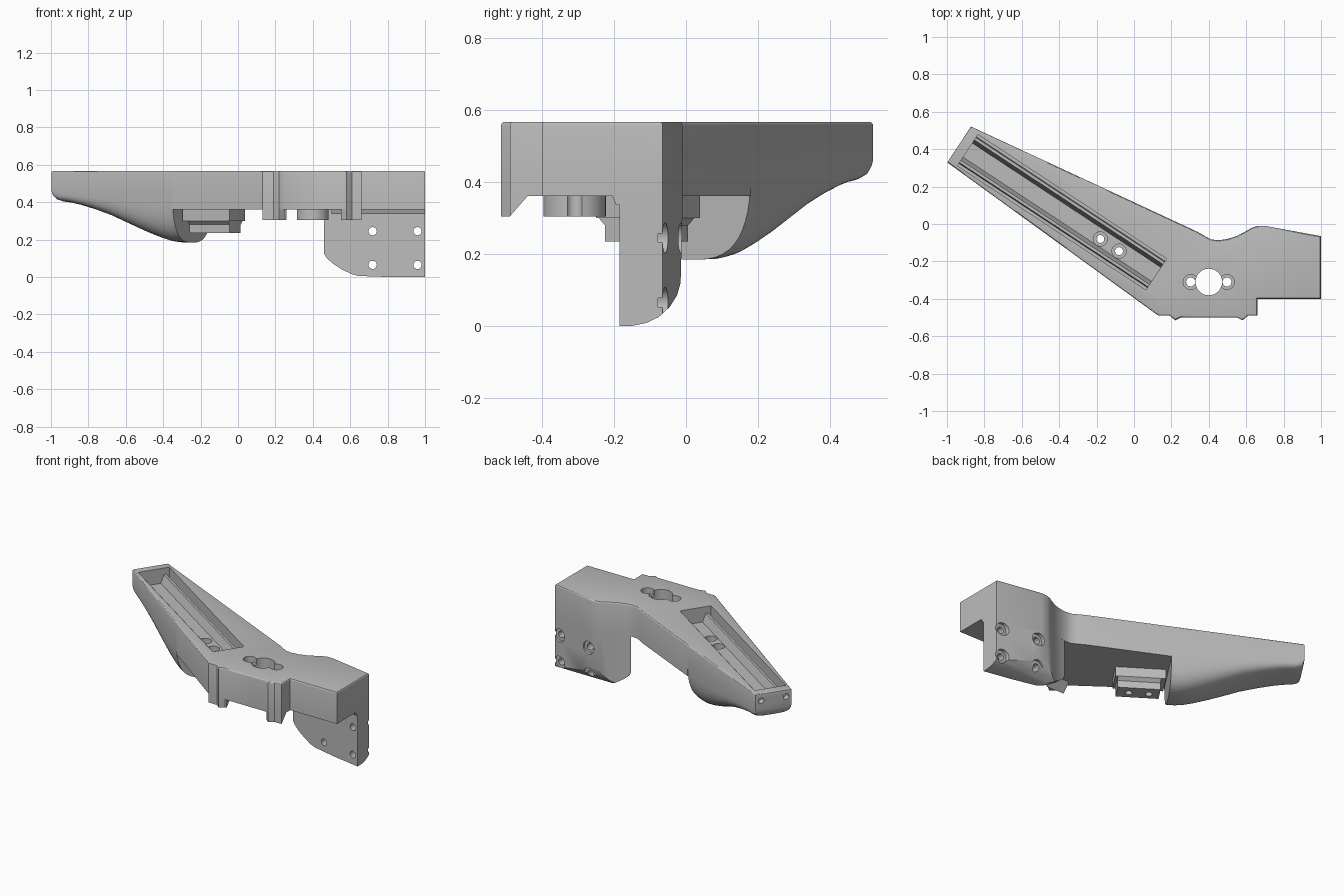
import bpy, bmesh, math
from mathutils import Vector

cube = bpy.data.objects.get("Cube")
if cube:
    bpy.data.objects.remove(cube, do_unlink=True)

grey = bpy.data.materials.new("plain grey")
grey.use_nodes = True
colour = (0.5, 0.5, 0.5, 1)
grey.diffuse_color = colour
grey.node_tree.nodes["Principled BSDF"].inputs["Base Color"].default_value = colour

TOP, UNDER, SPLIT = 0.568, 0.362, 0.8
TIP, ALONG, ACROSS = Vector((-0.935, 0.425, 0)), Vector((0.835, -0.55, 0)), Vector((0.55, 0.835, 0))


# Placement frames: each maps (profile a, profile b, extrusion) to space
def plan(a, b, h):
    return Vector((a, b, h))


def front(a, b, h):
    return Vector((a, h, b))


def side(a, b, h):
    return Vector((h, a, b))


def arm_plan(s, t, z):
    return TIP + ALONG * s + ACROSS * t + Vector((0, 0, z))


def arm_section(t, z, s):
    return arm_plan(s, t, z)


def loft(name, rings, soften=False):
    bm = bmesh.new()
    rows = [[bm.verts.new(p) for p in ring] for ring in rings]
    n = len(rows[0])
    for r0, r1 in zip(rows, rows[1:]):
        for i in range(n):
            bm.faces.new((r0[i], r0[(i + 1) % n], r1[(i + 1) % n], r1[i]))
    bm.faces.new(rows[0])
    bm.faces.new(rows[-1])
    bmesh.ops.recalc_face_normals(bm, faces=bm.faces)
    if soften:
        # Round the upper rim, leaving the seam between arm and body square
        def on_seam(v):
            return abs((v.co - TIP).dot(ALONG) - SPLIT) < 0.002
        rim = [e for e in bm.edges if all(v.co.z > TOP - 0.001 for v in e.verts)
               and not all(on_seam(v) for v in e.verts) and e.calc_face_angle(0) > 1]
        bmesh.ops.bevel(bm, geom=rim, offset=0.01, segments=3, profile=0.5, affect="EDGES")
    mesh = bpy.data.meshes.new(name)
    bm.to_mesh(mesh)
    bm.free()
    obj = bpy.data.objects.new(name, mesh)
    bpy.context.collection.objects.link(obj)
    mesh.materials.append(grey)
    return obj


def prism(name, pts, lo, hi, place=plan, soften=False):
    return loft(name, [[place(a, b, h) for a, b in pts] for h in (lo, hi)], soften)


def circle(x, y, r, n=32):
    return [(x + r * math.cos(i * math.tau / n), y + r * math.sin(i * math.tau / n)) for i in range(n)]


def rect(a0, a1, b0, b1):
    return [(a0, b0), (a1, b0), (a1, b1), (a0, b1)]


def cut(objs, *args):
    tool = prism("cutter", *args)
    tool.hide_render = True
    for obj in objs:
        mod = obj.modifiers.new("cut", "BOOLEAN")
        mod.operation, mod.solver, mod.object = "DIFFERENCE", "EXACT", tool
        bpy.context.view_layer.objects.active = obj
        bpy.ops.object.modifier_apply(modifier=mod.name)
    bpy.data.objects.remove(tool, do_unlink=True)


# Arm edges widen away from the tip
def edges(s):
    return -0.115 - 0.045 * s, 0.115 + 0.149 * s


# Tapering arm with a rounded belly
belly = [(0, 0.45), (0.006, 0.427), (0.02, 0.411), (0.05, 0.402), (0.1, 0.396), (0.16, 0.384), (0.26, 0.357),
         (0.36, 0.324), (0.46, 0.282), (0.55, 0.245), (0.63, 0.215), (0.7, 0.193), (0.75, 0.185), (SPLIT, 0.184)]
rings = []
for s, low in belly:
    t0, t1 = edges(s)
    mid, half = (t0 + t1) / 2, (t1 - t0) / 2
    power = 2 / (4.5 - 1.7 * s / SPLIT)
    shoulder = 0.47 - 0.02 * s
    ring = [arm_plan(s, t0, TOP), arm_plan(s, t1, TOP)]
    for i in range(25):
        a = math.pi * i / 24
        c, d = math.cos(a), max(math.sin(a), 0)
        t = mid + half * math.copysign(abs(c) ** power, c)
        ring.append(arm_plan(s, t, shoulder - (shoulder - low) * d ** power))
    rings.append(ring)
arm = loft("arm", rings, True)

# Main body plate
back_curve = [(0.34, -0.042), (0.38, -0.065), (0.41, -0.082), (0.45, -0.087), (0.5, -0.08), (0.55, -0.064),
              (0.59, -0.043), (0.63, -0.02), (0.66, -0.011), (0.7, -0.01), (1, -0.065)]
starts = [tuple(arm_plan(SPLIT, t, 0)[:2]) for t in edges(SPLIT)]
front_edge = [(1, -0.4), (0.66, -0.4), (0.66, -0.49), (0.61, -0.49), (0.58, -0.515), (0.55, -0.5),
              (0.25, -0.5), (0.22, -0.515), (0.19, -0.49), (0.13, -0.49)]
body = prism("body", [starts[1]] + back_curve + front_edge + [starts[0]], UNDER, TOP, plan, True)


# Mounting block: angled front face, rounded lower corners
def face_y(x):
    return -0.185 + 0.18 * (1 - x)


block = prism("mounting_block", [(0.46, face_y(0.46))] + back_curve[4:] + [(1, face_y(1))], 0, UNDER)
trims = [
    ([(0.4, 0.5), (0.46, 0.5), (0.46, 0.125), (0.475, 0.1), (0.51, 0.07), (0.56, 0.038),
      (0.61, 0.015), (0.65, 0.004), (0.69, -0.001), (0.69, -0.1), (0.4, -0.1)], -1, 1, front),
    ([(-0.15, -0.1), (-0.15, 0), (-0.11, 0.008), (-0.075, 0.025), (-0.045, 0.053), (-0.025, 0.085),
      (-0.015, 0.12), (-0.005, 0.5), (0.1, 0.5), (0.1, -0.1)], 0.3, 1.1, side),
]
for trim in trims:
    cut([block], *trim)
for x in (0.72, 0.96):
    for z in (0.245, 0.065):
        cut([block], circle(x, z, 0.022), -0.3, 0.1, front)
        cut([block], circle(x, z, 0.042), face_y(x) + 0.1, 0.1, front)
loft("block_fillet", [[Vector((x, face_y(x) + dy, z)) for dy, z in
                       ((-0.02, UNDER), (-0.01, 0.337), (0, 0.337), (0, UNDER))] for x in (0.5, 1)])

# Front locating feet and their small ridges
for x0, x1, ridge in ((0.13, 0.26, 0.22), (0.55, 0.66, 0.58)):
    prism("front_foot", [(-0.49, UNDER), (-0.49, 0.305), (-0.44, UNDER)], x0, x1, side)
    prism("foot_ridge", [(ridge - 0.03, -0.49), (ridge, -0.515), (ridge + 0.03, -0.49)], 0.305, UNDER)

# Under-slung bracket
bracket = prism("bracket", rect(0.815, 1.115, -0.075, 0.075), 0.3, UNDER, arm_plan)
bracket_foot = prism("bracket_foot", [(-0.075, 0.3), (-0.055, 0.28), (-0.055, 0.235), (0.055, 0.235),
                                      (0.055, 0.28), (0.075, 0.3)], 0.845, 1.1, arm_section)

# Long recess with two bevelled rails
half = [(0.1, 0.6), (0.1, 0.49), (0.085, 0.49), (0.08, 0.525), (0.065, 0.525), (0.045, 0.47)]
recess = half + [(-t, z) for t, z in reversed(half)]
cut([arm, body], recess, 0.055, 1.262, arm_section)

# Screw holes in the recess and tip
for x, y in ((-0.18, -0.08), (-0.08, -0.145)):
    cut([body, bracket, bracket_foot], circle(x, y, 0.021), 0.1, 0.5)
    cut([body], circle(x, y, 0.038), 0.43, 0.5)
for t in (-0.08, 0.08):
    cut([arm], circle(t, 0.52, 0.018), -0.05, 0.04, arm_section)

# Central opening, side screws and the collar beneath
collar = prism("collar", circle(0.4, -0.31, 0.087), 0.305, UNDER)
cut([body, collar], circle(0.4, -0.31, 0.071, 48), 0.2, 0.7)
for x in (0.303, 0.497):
    cut([body, collar], circle(x, -0.31, 0.024), 0.2, 0.7)
    cut([body], circle(x, -0.31, 0.04), 0.53, 0.7)

# Smooth curved faces, keep hard edges
for obj in bpy.context.scene.objects:
    obj.select_set(obj.type == "MESH")
bpy.ops.object.shade_smooth_by_angle(angle=math.radians(30))
